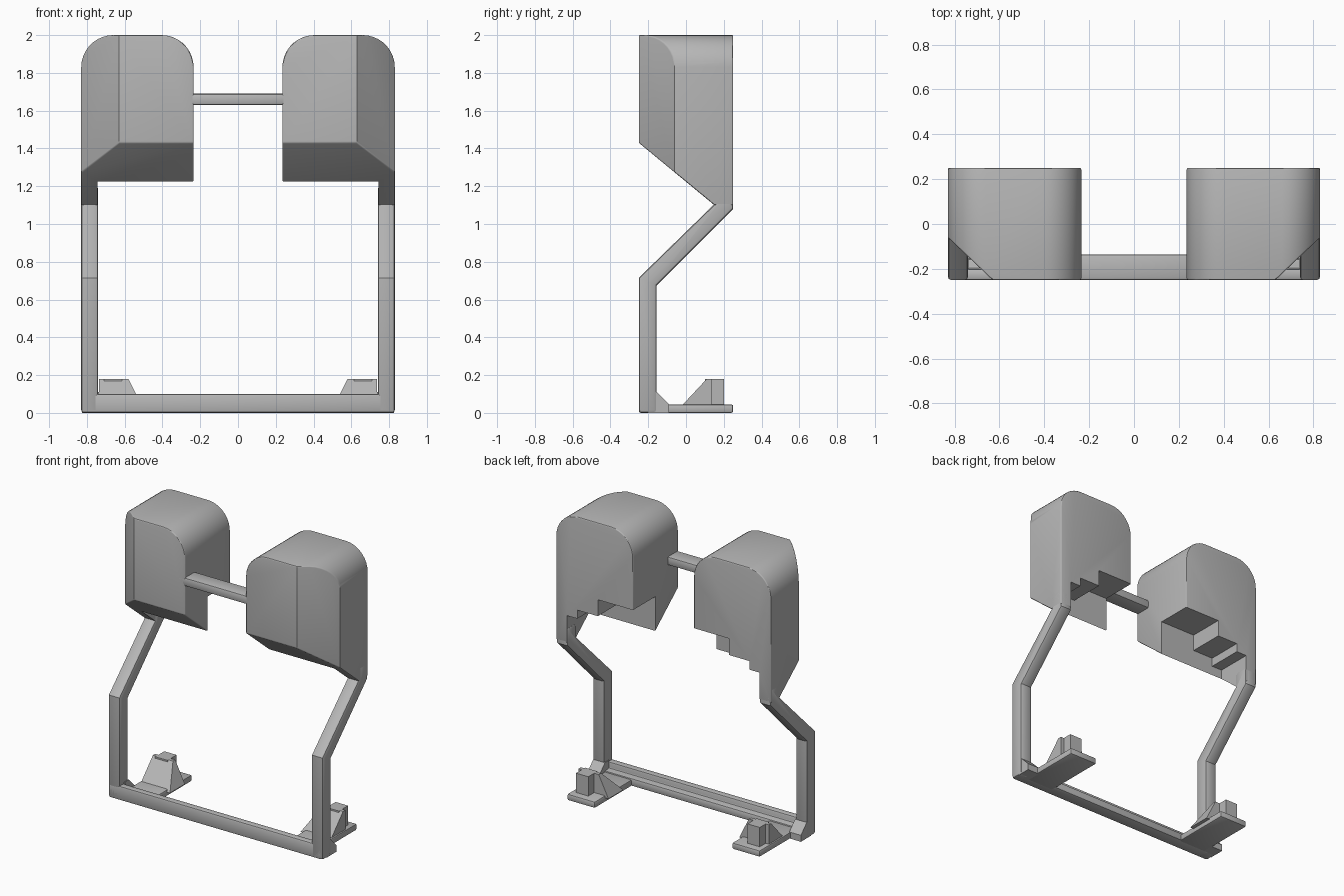
import bpy, bmesh, math
from mathutils import Vector

cube = bpy.data.objects.get("Cube")
if cube:
    bpy.data.objects.remove(cube, do_unlink=True)

grey = bpy.data.materials.new("plain grey")
grey.use_nodes = True
COLOUR = (0.47, 0.47, 0.47, 1)
grey.diffuse_color = COLOUR
grey.node_tree.nodes["Principled BSDF"].inputs["Base Color"].default_value = COLOUR


def prism(name, points, axis, lo, hi, cuts=()):
    """Extrude a profile: axis x takes (y, z) points, axis y takes (x, z) points."""
    bm = bmesh.new()
    place = (lambda p, d: (d, p[0], p[1])) if axis == "x" else (lambda p, d: (p[0], d, p[1]))
    a = [bm.verts.new(place(p, lo)) for p in points]
    b = [bm.verts.new(place(p, hi)) for p in points]
    bm.faces.new(a)
    bm.faces.new(b)
    for i in range(len(points)):
        j = (i + 1) % len(points)
        bm.faces.new((a[i], a[j], b[j], b[i]))
    bmesh.ops.recalc_face_normals(bm, faces=bm.faces)
    # trim with planes, removing the side each normal points to
    for co, no in cuts:
        geom = bm.verts[:] + bm.edges[:] + bm.faces[:]
        cut = bmesh.ops.bisect_plane(bm, geom=geom, plane_co=co, plane_no=no, clear_outer=True)
        edges = [e for e in cut["geom_cut"] if isinstance(e, bmesh.types.BMEdge)]
        bmesh.ops.contextual_create(bm, geom=edges)
    bmesh.ops.recalc_face_normals(bm, faces=bm.faces)
    mesh = bpy.data.meshes.new(name)
    bm.to_mesh(mesh)
    bm.free()
    mesh.materials.append(grey)
    obj = bpy.data.objects.new(name, mesh)
    bpy.context.collection.objects.link(obj)
    return obj


def finish(obj, bevel=0.0, segments=2, cutter=None, mirror=True):
    if bevel:
        m = obj.modifiers.new("soft_edges", "BEVEL")
        m.width, m.segments = bevel, segments
        m.limit_method, m.angle_limit = "ANGLE", math.radians(48)
    if cutter:
        m = obj.modifiers.new("pocket", "BOOLEAN")
        m.operation, m.solver, m.object = "DIFFERENCE", "EXACT", cutter
    if mirror:
        obj.modifiers.new("other_side", "MIRROR").use_clip = False
    bpy.ops.object.select_all(action="DESELECT")
    bpy.context.view_layer.objects.active = obj
    obj.select_set(True)
    for m in list(obj.modifiers):
        bpy.ops.object.modifier_apply(modifier=m.name)
    bpy.ops.object.shade_smooth_by_angle(angle=math.radians(30))
    if cutter:
        bpy.data.objects.remove(cutter, do_unlink=True)


def arc(cx, cz, r, start, steps=9):
    return [(cx + r * math.cos(math.radians(start + 90 * i / steps)),
             cz + r * math.sin(math.radians(start + 90 * i / steps))) for i in range(steps + 1)]


# Housings: round-topped blocks, sloped below and chamfered at the outer front corner
R = 0.17
outline = [(0.235, 1.1), (0.83, 1.1)] + arc(0.83 - R, 2 - R, R, 0) + arc(0.235 + R, 2 - R, R, 90)
slope = (Vector((0, -0.25, 1.43)), Vector((0, -0.33, -0.4)))
corner = (Vector((0.63, -0.25, 0)), Vector((0.19, -0.2, 0)))
housing = prism("housings", outline, "y", -0.25, 0.25, (slope, corner))

# Stepped pocket in the lower back of each housing
steps = [(0.1, 1.0), (0.745, 1.0), (0.745, 1.29), (0.665, 1.29), (0.665, 1.35),
         (0.507, 1.35), (0.507, 1.465), (0.1, 1.465)]
pocket = prism("pocket_cutter", steps, "y", 0.0, 0.6)
pocket.hide_render = True
finish(housing, 0.025, 3, pocket)

# Cranked legs
leg = [(-0.25, 0), (-0.25, 0.715), (0.15, 1.105), (0.15, 1.2), (0.25, 1.2),
       (0.25, 1.08), (-0.155, 0.675), (-0.155, 0)]
finish(prism("legs", leg, "x", 0.74, 0.83), 0.015)

# Wedges behind the leg bottoms
heel = [(-0.2, 0), (-0.2, 0.11), (-0.155, 0.11), (-0.09, 0.045), (-0.09, 0)]
finish(prism("leg_heels", heel, "x", 0.735, 0.825))

# Base bar with a rear ledge
bar = [(-0.25, 0), (-0.25, 0.1), (-0.2, 0.1), (-0.2, 0.055), (-0.155, 0.055), (-0.155, 0)]
finish(prism("base_bar", bar, "x", -0.825, 0.825), 0.012, mirror=False)

# Bridge between the housings
bridge = [(-0.25, 1.63), (-0.25, 1.69), (-0.135, 1.69), (-0.135, 1.63)]
finish(prism("bridge", bridge, "x", -0.29, 0.29), 0.012, mirror=False)

# Feet
plate = [(-0.2, 0), (-0.2, 0.045), (0.25, 0.045), (0.25, 0)]
finish(prism("foot_plates", plate, "x", 0.53, 0.745), 0.01)

# Ramped fins leaning away from the middle, with a post behind
lean = (Vector((0.58, 0, 0.18)), Vector((-0.08, 0, 0.04)))
fin = [(-0.03, 0.03), (0.11, 0.18), (0.135, 0.18), (0.135, 0.03)]
finish(prism("foot_fins", fin, "x", 0.5, 0.735, (lean,)))
post = [(0.1, 0.03), (0.1, 0.18), (0.2, 0.18), (0.2, 0.03)]
finish(prism("foot_posts", post, "x", 0.615, 0.71))
